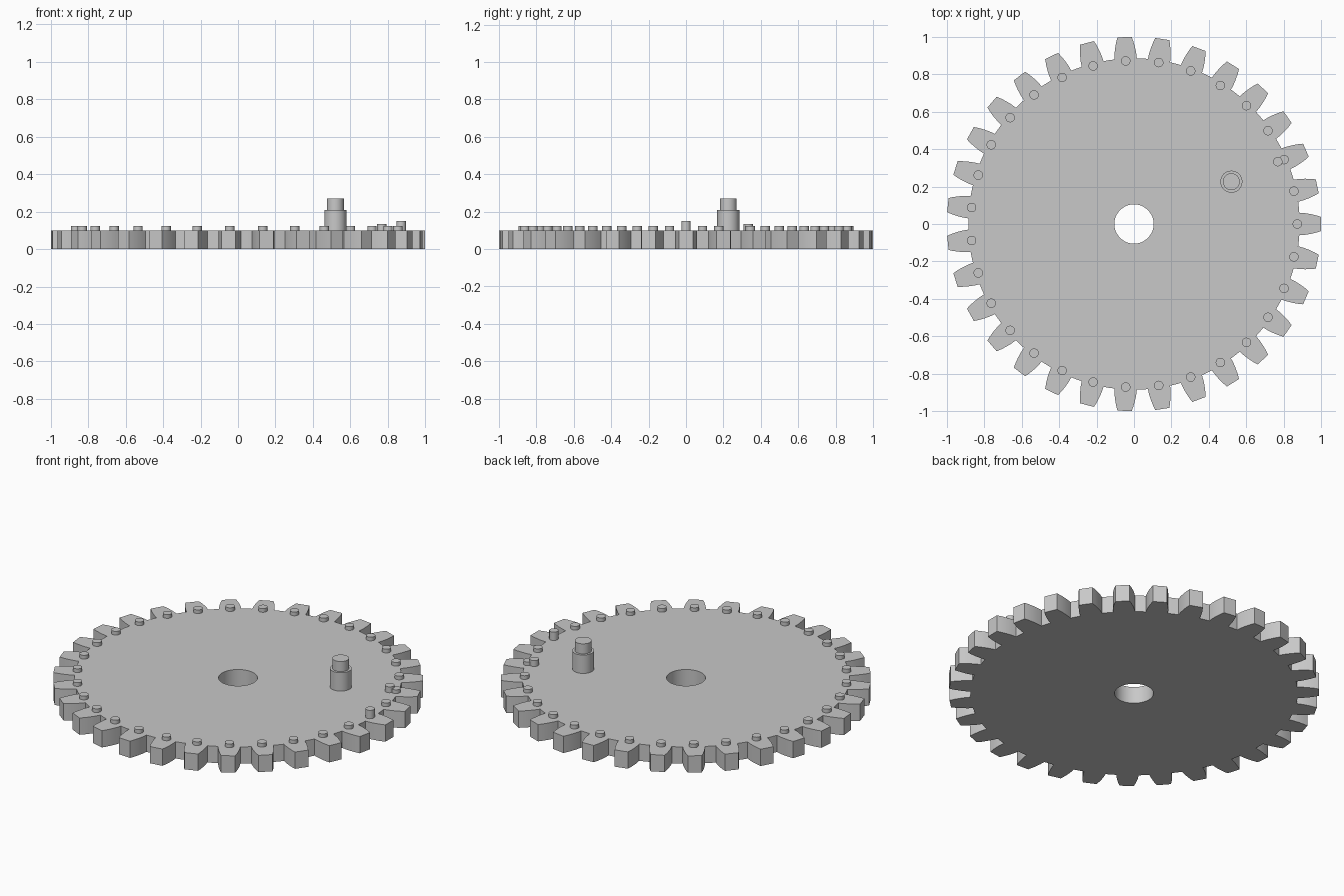
import bpy, bmesh, math
from mathutils import Vector

cube = bpy.data.objects.get("Cube")
if cube:
    bpy.data.objects.remove(cube, do_unlink=True)

TEETH = 31
THICK = 0.1
PEG_RING = 0.872
PEG_R = 0.025

grey = bpy.data.materials.new("plain_grey")
grey.use_nodes = True
colour = (0.58, 0.58, 0.58, 1)
grey.diffuse_color = colour
grey.node_tree.nodes["Principled BSDF"].inputs["Base Color"].default_value = colour


def finish(name, bm):
    bmesh.ops.recalc_face_normals(bm, faces=bm.faces)
    mesh = bpy.data.meshes.new(name)
    bm.to_mesh(mesh)
    bm.free()
    mesh.materials.append(grey)
    obj = bpy.data.objects.new(name, mesh)
    bpy.context.collection.objects.link(obj)
    bpy.ops.object.select_all(action='DESELECT')
    obj.select_set(True)
    bpy.context.view_layer.objects.active = obj
    bpy.ops.object.shade_smooth_by_angle(angle=math.radians(25))
    return obj


def cylinder(name, x, y, radius, z0, z1, sides=32):
    bm = bmesh.new()
    bmesh.ops.create_cone(bm, cap_ends=True, segments=sides, radius1=radius,
                          radius2=radius, depth=z1 - z0)
    bmesh.ops.translate(bm, verts=bm.verts, vec=(x, y, (z0 + z1) / 2))
    return finish(name, bm)


def add_loop(bm, points):
    verts = [bm.verts.new((x, y, 0)) for x, y in points]
    return [bm.edges.new((v, verts[i - 1])) for i, v in enumerate(verts)]


def polar(radius, angle):
    return radius * math.cos(angle), radius * math.sin(angle)


# Toothed disc: curved flanks given as (radius, half width)
flank = [(0.885, 0.060), (0.915, 0.058), (0.945, 0.053), (0.975, 0.046), (1.0, 0.038)]
step = math.tau / TEETH
outline = []
for i in range(TEETH):
    outline += [polar(r, i * step - w / r) for r, w in flank]
    outline += [polar(r, i * step + w / r) for r, w in reversed(flank)]
    outline.append(polar(flank[0][0], (i + 0.5) * step))
bore = [polar(0.105, i * math.tau / 64) for i in range(64)]

bm = bmesh.new()
edges = add_loop(bm, outline) + add_loop(bm, bore)
bmesh.ops.triangle_fill(bm, edges=edges, use_beauty=True, normal=Vector((0, 0, 1)))
top = bmesh.ops.extrude_face_region(bm, geom=bm.faces[:], use_keep_orig=True)["geom"]
bmesh.ops.translate(bm, verts=[g for g in top if isinstance(g, bmesh.types.BMVert)],
                    vec=(0, 0, THICK))
finish("gear_disc", bm)

# One small peg on each tooth, the first one taller
for i in range(TEETH):
    x, y = polar(PEG_RING, i * step)
    cylinder(f"tooth_peg_{i + 1}", x, y, PEG_R, THICK / 2, 0.15 if i == 0 else 0.122, 24)

# Extra marker peg beside the ring
cylinder("marker_peg", 0.768, 0.333, PEG_R, THICK / 2, 0.135, 24)

# Stepped crank handle
cylinder("handle_base", 0.52, 0.226, 0.059, THICK / 2, 0.21)
cylinder("handle_tip", 0.52, 0.226, 0.045, 0.19, 0.27)
